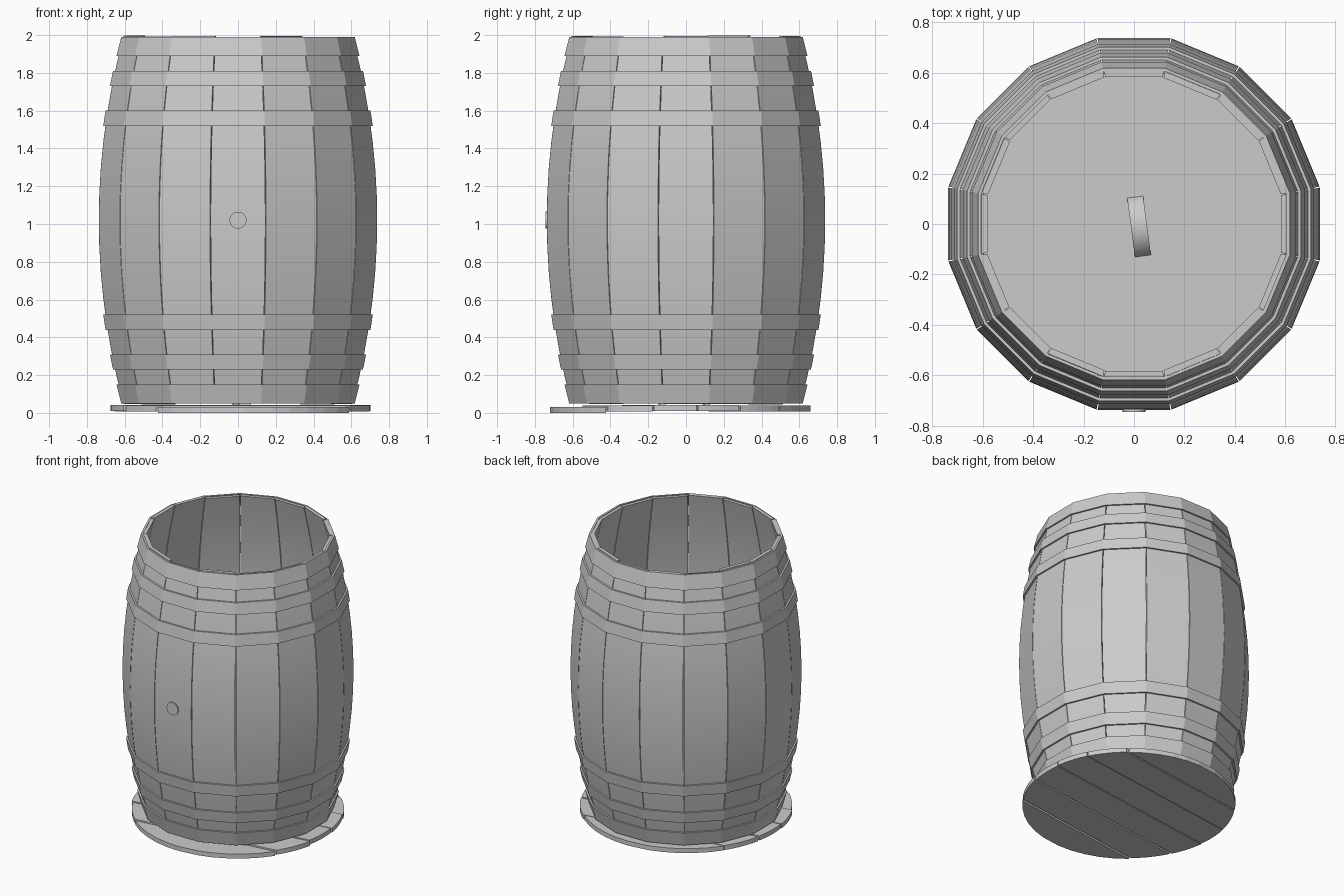
import bpy, bmesh, math, random
from mathutils import Matrix, Vector

if "Cube" in bpy.data.objects:
    bpy.data.objects.remove(bpy.data.objects["Cube"])

random.seed(4)
SIDES = 16
HALF = math.pi / SIDES
Z0, Z1, MID = 0.05, 1.99, 1.02


def make(name, bm, matrix=Matrix(), smooth=None):
    bmesh.ops.recalc_face_normals(bm, faces=bm.faces)
    me = bpy.data.meshes.new(name)
    bm.to_mesh(me)
    bm.free()
    ob = bpy.data.objects.new(name, me)
    bpy.context.collection.objects.link(ob)
    ob.matrix_world = matrix
    if smooth:
        bpy.ops.object.select_all(action='DESELECT')
        ob.select_set(True)
        bpy.context.view_layer.objects.active = ob
        bpy.ops.object.shade_smooth_by_angle(angle=math.radians(smooth))
    return ob


def sweep(rings, closed=False):
    """Bridge equal rings of points; cap the ends unless closed into a loop."""
    bm = bmesh.new()
    vs = [[bm.verts.new(p) for p in r] for r in rings]
    n = len(vs[0])
    pairs = list(zip(vs, vs[1:])) + ([(vs[-1], vs[0])] if closed else [])
    for a, b in pairs:
        for i in range(n):
            bm.faces.new((a[i], a[(i + 1) % n], b[(i + 1) % n], b[i]))
    if not closed:
        bm.faces.new(vs[0])
        bm.faces.new(vs[-1])
    return bm


def belly(z):
    """Distance from the axis to the flat of a stave."""
    return 0.737 - 0.13 * ((z - MID) / 0.97) ** 2


# Staves: flat across, bowed along their length
for k in range(SIDES):
    low, high = Z0 + random.uniform(-0.006, 0.004), Z1 + random.uniform(-0.008, 0.008)
    rings = []
    for i in range(15):
        z = low + (high - low) * i / 14
        a = belly(z)
        b = a - 0.025
        w, v = a * math.tan(HALF) - 0.002, b * math.tan(HALF) - 0.002
        rings.append([(a, -w, z), (a, w, z), (b, v, z), (b, -v, z)])
    make(f"stave_{k + 1}", sweep(rings), Matrix.Rotation(2 * HALF * k, 4, 'Z'), 30)

# Hoops, mirrored about the middle of the barrel
for n, (lo, hi) in enumerate([(0.05, 0.15), (0.23, 0.31), (0.44, 0.52)]):
    for label, (a, b) in {"lower": (lo, hi), "upper": (2 * MID - hi, 2 * MID - lo)}.items():
        rings = []
        for k in range(SIDES):
            t = HALF * (2 * k + 1)
            c, s = math.cos(t) / math.cos(HALF), math.sin(t) / math.cos(HALF)
            rings.append([(r * c, r * s, z) for r, z in (
                (belly(a) - 0.003, a), (belly(a) + 0.011, a),
                (belly(b) + 0.011, b), (belly(b) - 0.003, b))])
        make(f"{label}_hoop_{n + 1}", sweep(rings, closed=True))

# Barrel floor
bm = bmesh.new()
bmesh.ops.create_cone(bm, cap_ends=True, segments=SIDES, radius1=0.61, radius2=0.61, depth=0.025)
make("barrel_floor", bm, Matrix.Translation((0, 0, 0.085)) @ Matrix.Rotation(HALF, 4, 'Z'))

# Bung in the front stave
bm = bmesh.new()
bmesh.ops.create_cone(bm, cap_ends=True, segments=20, radius1=0.045, radius2=0.045, depth=0.04)
make("bung", bm, Matrix.Translation((0, -0.725, MID)) @ Matrix.Rotation(math.pi / 2, 4, 'X'), 30)

# Plank lid lying under the barrel, a little off centre and turned
turn = Matrix.Translation((0.015, -0.03, 0)) @ Matrix.Rotation(math.radians(7.5), 4, 'Z')
R, PLANKS = 0.69, 6
for k in range(PLANKS):
    y0 = -R + 2 * R * k / PLANKS + 0.004
    y1 = -R + 2 * R * (k + 1) / PLANKS - 0.004
    slide = random.uniform(-0.008, 0.008)
    t0, t1 = math.asin(y0 / R), math.asin(y1 / R)
    arc = [t0 + (t1 - t0) * i / 5 for i in range(6)]
    outline = [(R * math.cos(t) + slide, R * math.sin(t)) for t in arc]
    outline += [(-R * math.cos(t) + slide, R * math.sin(t)) for t in reversed(arc)]
    low = random.uniform(0, 0.012) if k else 0
    make(f"lid_plank_{k + 1}", sweep([[(x, y, z) for x, y in outline] for z in (low, low + 0.032)]), turn)

# Arched lid handle showing above the floor
rings = []
for i in range(13):
    t = math.pi * i / 12
    c, s = math.cos(t), math.sin(t)
    rings.append([(x, ry * c, 0.035 + rz * s) for x, ry, rz in (
        (-0.032, 0.135, 0.13), (0.032, 0.135, 0.13), (0.032, 0.105, 0.10), (-0.032, 0.105, 0.10))])
make("lid_handle", sweep(rings), Matrix.Translation((0.02, -0.01, 0)) @ Matrix.Rotation(math.radians(7.5), 4, 'Z'), 40)
